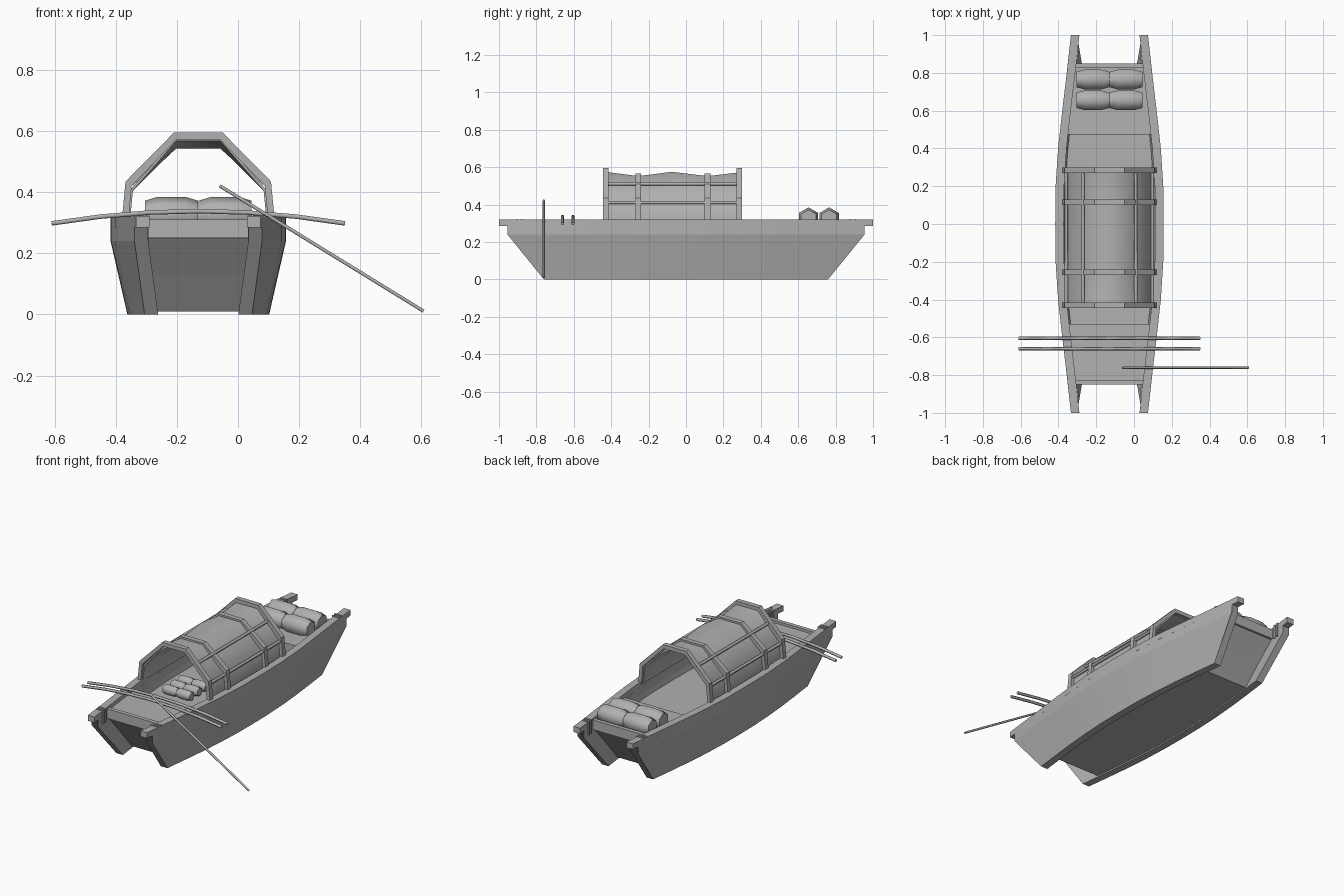
import bpy, bmesh, math

if "Cube" in bpy.data.objects:
    bpy.data.objects.remove(bpy.data.objects["Cube"])

CX = -0.13  # boat centreline
STATIONS = [(0, .287), (.2, .285), (.4, .272), (.6, .250), (.8, .226), (1, .204)]
WALL = .045

# one darker grey for the whole boat
GREY = bpy.data.materials.new("weathered_grey")
GREY.diffuse_color = (.44, .44, .44, 1)
GREY.use_nodes = True
GREY.node_tree.nodes["Principled BSDF"].inputs["Base Color"].default_value = GREY.diffuse_color


def half_width(y, z):
    """Outer half width of the hull at a given length and height."""
    y = min(abs(y), 1)
    for (a, wa), (b, wb) in zip(STATIONS, STATIONS[1:]):
        if y <= b:
            w = wa + (wb - wa) * (y - a) / (b - a)
            break
    return w - .055 * max(0, 1 - z / .24)


def loft(name, rings, smooth=None):
    """Skin a list of closed rings and cap both ends."""
    bm = bmesh.new()
    vs = [[bm.verts.new(p) for p in r] for r in rings]
    n = len(vs[0])
    for a, b in zip(vs, vs[1:]):
        for i in range(n):
            j = (i + 1) % n
            bm.faces.new((a[i], a[j], b[j], b[i]))
    bm.faces.new(vs[0])
    bm.faces.new(vs[-1][::-1])
    bmesh.ops.recalc_face_normals(bm, faces=bm.faces)
    me = bpy.data.meshes.new(name)
    bm.to_mesh(me)
    bm.free()
    me.materials.append(GREY)
    ob = bpy.data.objects.new(name, me)
    bpy.context.collection.objects.link(ob)
    if smooth:
        bpy.ops.object.select_all(action='DESELECT')
        ob.select_set(True)
        bpy.context.view_layer.objects.active = ob
        bpy.ops.object.shade_smooth_by_angle(angle=math.radians(smooth))
    return ob


def side_plank(name, s, levels):
    """Long curved plank; levels are (z, end y) from low to high."""
    rings = []
    for k in range(-5, 6):
        out = [(CX + s * half_width(k / 5 * e, z), k / 5 * e, z) for z, e in levels]
        inn = [(x - s * WALL, y, z) for x, y, z in out]
        rings.append(out + inn[::-1])
    loft(name, rings, 12)


def panel(name, path, thick):
    """Cross panel filling the space between the planks along a (y, z) path."""
    rings = []
    for y, z in path:
        i = half_width(y, z) - WALL + .004
        rings.append([(CX - i, y, z), (CX + i, y, z),
                      (CX + i, y, z + thick), (CX - i, y, z + thick)])
    loft(name, rings)


def rod(name, pts, r):
    """Thin round rod with a centreline through pts."""
    cu = bpy.data.curves.new(name, 'CURVE')
    cu.dimensions = '3D'
    cu.bevel_depth = r
    cu.bevel_resolution = 1
    cu.use_fill_caps = True
    cu.materials.append(GREY)
    sp = cu.splines.new('POLY')
    sp.points.add(len(pts) - 1)
    for p, c in zip(sp.points, pts):
        p.co = (*c, 1)
    ob = bpy.data.objects.new(name, cu)
    bpy.context.collection.objects.link(ob)


def box(name, x0, x1, y0, y1, z0, z1):
    loft(name, [[(x0, y0, z), (x1, y0, z), (x1, y1, z), (x0, y1, z)] for z in (z0, z1)])


def arch(points):
    """Mirror half an arch section into a full one, left to right."""
    return ([(CX - x, z) for x, z in points] + [(CX + x, z) for x, z in points[::-1]])


def sack(name, x, y, z, k):
    """Hexagonal barrel-shaped sack lying along x."""
    rings = []
    for dx, r in ((-.087, .047), (-.045, .06), (.045, .06), (.087, .047)):
        rings.append([(x + dx * k, y + k * r * math.sin(a * math.pi / 3),
                       z + k * r * math.cos(a * math.pi / 3)) for a in range(6)])
    loft(name, rings, 65)


# hull sides, gunwales and rail straps
for s, side in ((-1, "left"), (1, "right")):
    side_plank(side + "_hull_side", s, [(0, .76), (.24, .955), (.285, .955)])
    side_plank(side + "_gunwale", s, [(.285, 1), (.32, 1)])
    for e in (-1, 1):
        for d in (.878, .903):
            w = half_width(d, .3)
            xs = sorted((CX + s * (w - .004), CX + s * (w - WALL - .007)))
            box(side + "_rail_strap", *xs, e * d - .006, e * d + .006, .24, .324)

# bottom, sloping transoms, end beams and decks
ys = [-.65, -.6, -.4, -.2, 0, .2, .4, .6, .65]
panel("hull_bottom", [(y, .01) for y in ys], .02)
panel("well_floor", [(y, .2) for y in (-.55, -.4, -.2, 0, .2, .4, .5)], .01)
for e, end, inner in ((-1, "bow", .53), (1, "stern", .475)):
    panel(end + "_transom", [(e * .65, .01), (e * .74, .13), (e * .84, .255)], .025)
    panel(end + "_beam", [(e * .825, .25), (e * .85, .25)], .06)
    panel(end + "_deck", [(e * y, .28) for y in (inner, .6, .8, .83)], .015)
    panel(end + "_bulkhead", [(e * inner, .19), (e * (inner + .015), .19)], .1)

# canopy ribs
outer = [(.25, .31), (.238, .435), (.08, .595)]
inner = [(.228, .31), (.218, .42), (.073, .571)]
for y, drop in ((-.43, 0), (-.255, .03), (.115, .03), (.285, 0)):
    o = arch([(x, min(z, .595 - drop)) for x, z in outer])
    i = arch([(x, min(z, .571 - drop)) for x, z in inner])
    loft("canopy_rib", [[(a, y - .015, b), (a, y + .015, b), (c, y + .015, d), (c, y - .015, d)]
                        for (a, b), (c, d) in zip(o, i)])

# sagging canopy mat
rings = []
for y, top in ((-.43, .575), (-.255, .552), (-.075, .575), (.115, .552), (.285, .572)):
    o = arch([(.230, .31), (.221, .41), (.075, top)])
    i = arch([(.223, .31), (.214, .405), (.072, top - .007)])
    rings.append([(x, y, z) for x, z in o] + [(x, y, z) for x, z in i[::-1]])
loft("canopy_mat", rings, 60)

# canopy stringers
for s in (-1, 1):
    for x, z in ((.14, .51), (.228, .41)):
        rod("canopy_stringer", [(CX + s * x, -.43, z), (CX + s * x, .285, z)], .009)

# carrying poles laid across the bow, and the punt pole
for y in (-.605, -.66):
    rod("cross_pole", [(CX + x, y, .338 - .04 * (x / .48) ** 2)
                       for x in (-.48, -.32, -.16, 0, .16, .32, .48)], .0085)
rod("punt_pole", [(-.06, -.76, .421), (.607, -.76, .011)], .0065)

# stern cargo sacks and small sacks in the well
for x in (-.2175, -.0425):
    for y in (.655, .765):
        sack("cargo_sack", x, y, .325, 1)
for x in (-.235, -.14):
    for y in (-.32, -.245, -.17):
        sack("small_sack", x, y, .24, .54)
